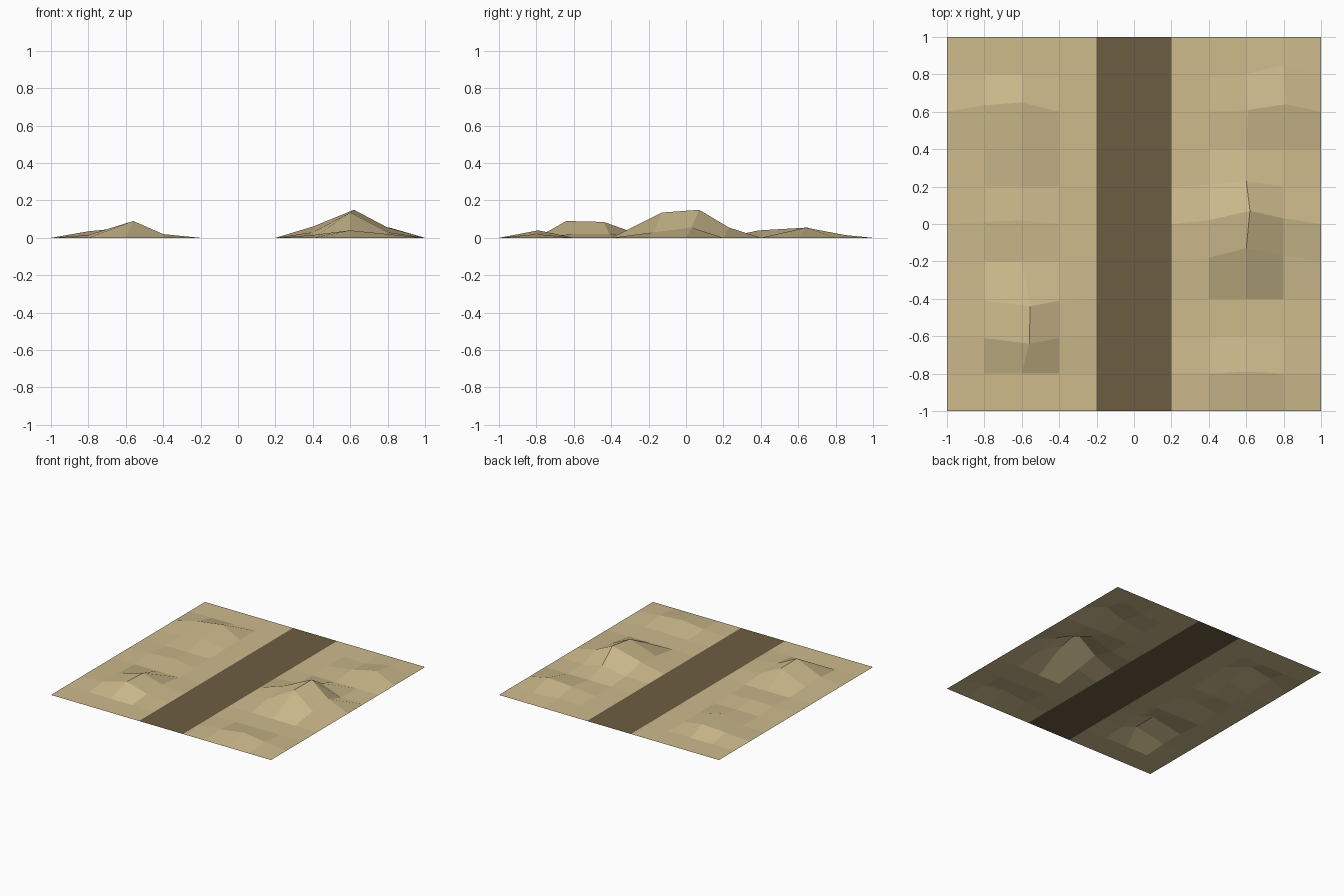
import bpy, bmesh


def material(name, rgb):
    m = bpy.data.materials.new(name)
    m.diffuse_color = (*rgb, 1.0)
    return m


sand = material("sand", (0.61, 0.495, 0.265))
dirt = material("dirt_track", (0.152, 0.111, 0.055))

# Raised grid points: (column, row) in fifths of a unit -> (x, y, z)
RAISED = {
    # main hill on the right
    (3, 0): (0.62, 0.07, 0.15), (3, -1): (0.60, -0.13, 0.135),
    (3, 1): (0.60, 0.23, 0.055), (2, 0): (0.40, 0.02, 0.06),
    (4, 0): (0.80, 0.03, 0.055), (2, -1): (0.40, -0.18, 0.03),
    (4, -1): (0.80, -0.17, 0.03), (2, 1): (0.40, 0.21, 0.01),
    # rear right mound
    (4, 3): (0.81, 0.64, 0.055), (3, 3): (0.61, 0.61, 0.025),
    (4, 4): (0.80, 0.85, 0.015),
    # front right mound
    (3, -4): (0.60, -0.79, 0.04), (2, -4): (0.40, -0.80, 0.015),
    (4, -4): (0.80, -0.80, 0.02),
    # front left hill
    (-3, -3): (-0.56, -0.64, 0.09), (-3, -2): (-0.555, -0.44, 0.085),
    (-4, -3): (-0.80, -0.61, 0.015), (-2, -3): (-0.40, -0.61, 0.02),
    (-4, -2): (-0.80, -0.41, 0.01), (-2, -2): (-0.40, -0.41, 0.02),
    # rear left mound
    (-3, 3): (-0.60, 0.65, 0.055), (-4, 3): (-0.80, 0.635, 0.035),
    (-3, 2): (-0.60, 0.39, 0.04),
    # low ripple between them
    (-3, 0): (-0.60, 0.02, 0.02), (-4, 0): (-0.80, 0.01, 0.01),
}

# Ground sheet: 10 x 10 quads, hills pulled up
bm = bmesh.new()
bmesh.ops.create_grid(bm, x_segments=10, y_segments=10, size=1.0)
for v in bm.verts:
    key = (round(v.co.x * 5), round(v.co.y * 5))
    if key in RAISED:
        v.co = RAISED[key]

# Flat track down the middle two columns
for f in bm.faces:
    f.material_index = 1 if abs(f.calc_center_median().x) < 0.2 else 0
    f.smooth = False

bm.normal_update()
mesh = bpy.data.meshes.new("ground_with_track")
bm.to_mesh(mesh)
bm.free()
mesh.materials.append(sand)
mesh.materials.append(dirt)
ground = bpy.data.objects.new("ground_with_track", mesh)
bpy.context.collection.objects.link(ground)
